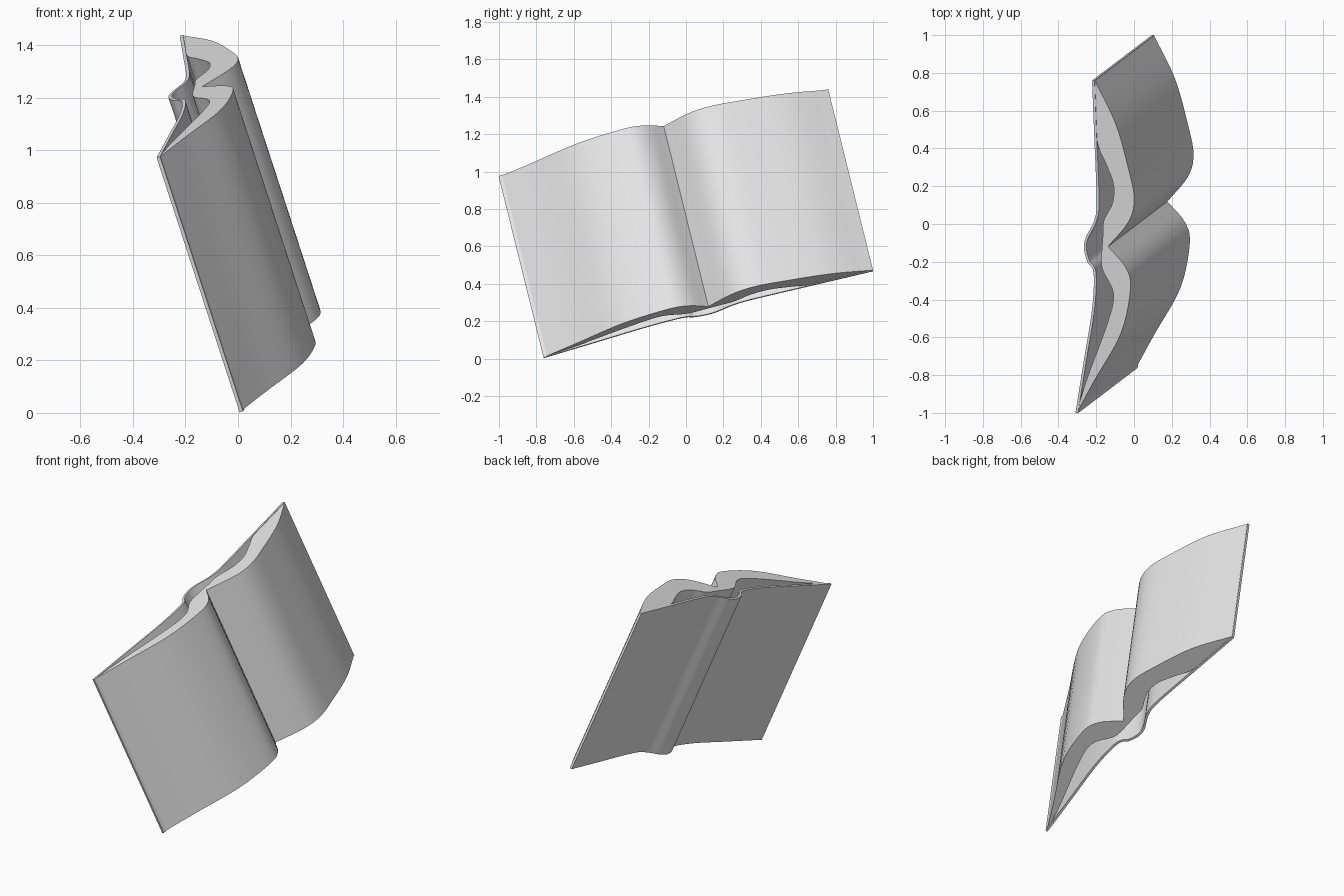
import bpy, bmesh, math
from mathutils import Vector

if "Cube" in bpy.data.objects:
    bpy.data.objects.remove(bpy.data.objects["Cube"])

# Spine direction from the bottom end to the top end of the tilted book
AXIS = Vector((-0.316, -0.24, 0.97))

mat = bpy.data.materials.new("pale grey")
mat.use_nodes = True
mat.diffuse_color = (0.8, 0.8, 0.8, 1)
mat.node_tree.nodes["Principled BSDF"].inputs["Base Color"].default_value = (0.8, 0.8, 0.8, 1)


def smooth(points, steps=5):
    """Catmull-Rom curve through the points."""
    p = [Vector(q) for q in points]
    p = [2 * p[0] - p[1]] + p + [2 * p[-1] - p[-2]]
    out = []
    for a, b, c, d in zip(p, p[1:], p[2:], p[3:]):
        for i in range(steps):
            t = i / steps
            out.append(0.5 * (2 * b + (c - a) * t + (2 * a - 5 * b + 4 * c - d) * t * t
                              + (3 * b - a - 3 * c + d) * t ** 3))
    return out + [p[-2]]


def on_top_end(q):
    """Lift a plan point onto the top end plane, square to the spine."""
    return Vector((q.x, q.y, (1.281 - AXIS.x * q.x - AXIS.y * q.y) / AXIS.z))


def sweep(name, outline, inset=0.0):
    """Sweep a closed outline along the spine and cap both ends."""
    bm = bmesh.new()
    top = [bm.verts.new(on_top_end(q) - AXIS * inset) for q in outline]
    low = [bm.verts.new(on_top_end(q) - AXIS * (1 - inset)) for q in outline]
    n = len(top)
    for i in range(n):
        j = (i + 1) % n
        bm.faces.new((top[i], top[j], low[j], low[i]))
    bm.faces.new(top)
    bm.faces.new(low)
    bmesh.ops.recalc_face_normals(bm, faces=bm.faces)
    mesh = bpy.data.meshes.new(name)
    bm.to_mesh(mesh)
    bm.free()
    mesh.materials.append(mat)
    obj = bpy.data.objects.new(name, mesh)
    bpy.context.collection.objects.link(obj)
    bpy.ops.object.select_all(action='DESELECT')
    obj.select_set(True)
    bpy.context.view_layer.objects.active = obj
    bpy.ops.object.shade_smooth_by_angle(angle=math.radians(35))


# Page block: open faces meeting in the gutter, then the backs of both halves
left_face = smooth([(-.208, .757), (-.098, .53), (-.03, .29), (0, .13), (-.03, .01), (-.138, -.12)])
right_face = smooth([(-.138, -.12), (-.045, -.23), (-.02, -.345), (-.07, -.58), (-.205, -.82), (-.298, -.99)])
right_back = smooth([(-.301, -.99), (-.25, -.82), (-.14, -.52), (-.11, -.37), (-.165, -.25), (-.175, -.19)])
left_back = smooth([(-.165, -.05), (-.16, .02), (-.115, .11), (-.11, .21), (-.15, .32), (-.198, .45), (-.212, .757)])
sweep("page_block", left_face + right_face[1:] + right_back + left_back, 0.003)

# Cover: thin wrap with a rounded spine and hinge grooves
outer = smooth([(-.222, .76), (-.21, .45), (-.198, .13), (-.21, .02), (-.255, -.07), (-.265, -.13),
                (-.247, -.2), (-.214, -.26), (-.222, -.45), (-.265, -.72), (-.31, -1)])
inner = []
for i, q in enumerate(outer):
    along = (outer[min(i + 1, len(outer) - 1)] - outer[max(i - 1, 0)]).normalized()
    inner.append(q + Vector((-along.y, along.x)) * 0.013)
sweep("cover", outer + inner[::-1])
